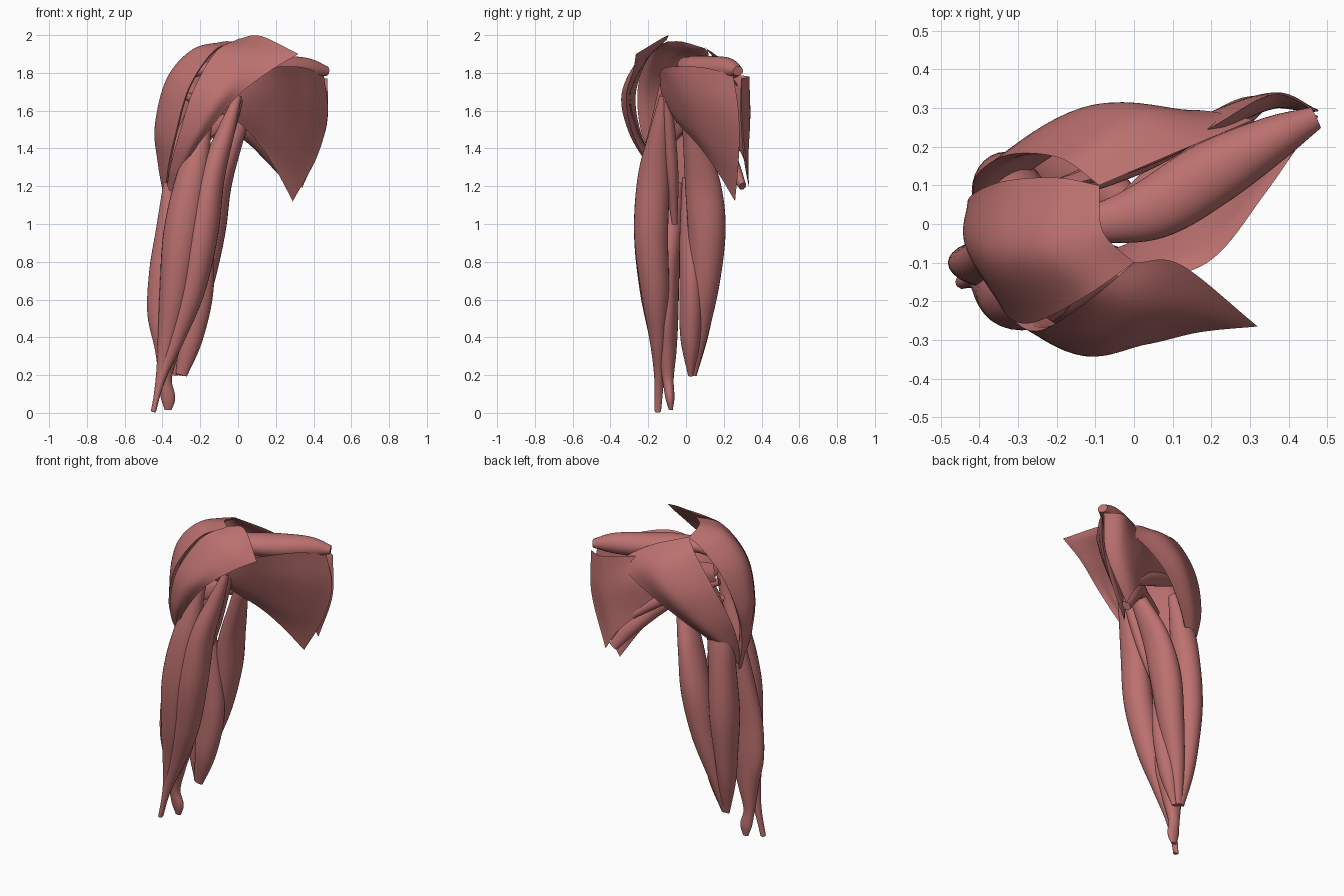
import bpy, bmesh, math
from mathutils import Vector

mat = bpy.data.materials.new("muscle_red")
mat.diffuse_color = (0.50, 0.165, 0.16, 1)


def spline(pts, n):
    """Resample control tuples with a Catmull-Rom spline."""
    pts = [Vector(p) for p in pts]
    ext = [2 * pts[0] - pts[1]] + pts + [2 * pts[-1] - pts[-2]]
    out = []
    for i in range(n + 1):
        s = i / n * (len(pts) - 1)
        k = min(int(s), len(pts) - 2)
        t = s - k
        a, b, c, d = ext[k:k + 4]
        out.append(0.5 * (2 * b + (c - a) * t + (2 * a - 5 * b + 4 * c - d) * t * t
                          + (3 * b - a - 3 * c + d) * t ** 3))
    return out


def finish(name, bm):
    bmesh.ops.remove_doubles(bm, verts=bm.verts, dist=1e-5)
    bmesh.ops.recalc_face_normals(bm, faces=bm.faces)
    me = bpy.data.meshes.new(name)
    bm.to_mesh(me)
    bm.free()
    me.materials.append(mat)
    ob = bpy.data.objects.new(name, me)
    bpy.context.collection.objects.link(ob)
    bpy.context.view_layer.objects.active = ob
    ob.select_set(True)
    bpy.ops.object.shade_smooth_by_angle(angle=math.radians(45))
    ob.select_set(False)


def belly(name, secs, ref=(0, 1, 0), n=48, sides=28):
    """Spindle muscle: sections are x, y, z, half width, half depth."""
    path = spline([s[:3] for s in secs], n)
    radii = spline([(s[3], s[4], 0) for s in secs], n)
    bm = bmesh.new()
    rings = []
    for i, p in enumerate(path):
        tan = (path[min(i + 1, n)] - path[max(i - 1, 0)]).normalized()
        side = tan.cross(Vector(ref)).normalized()
        up = side.cross(tan).normalized()
        ring = []
        for k in range(sides):
            a = 2 * math.pi * k / sides
            ring.append(bm.verts.new(p + side * math.cos(a) * max(radii[i].x, .006)
                                     + up * math.sin(a) * max(radii[i].y, .006)))
        rings.append(ring)
    for r0, r1 in zip(rings, rings[1:]):
        for k in range(sides):
            j = (k + 1) % sides
            bm.faces.new((r0[k], r0[j], r1[j], r1[k]))
    bm.faces.new(rings[0])
    bm.faces.new(rings[-1])
    finish(name, bm)


def sheet(name, fibres, thick, nu=40, nv=24):
    """Fan muscle: a surface through the fibres, thickened to one side, thin at its rim."""
    lines = [spline(f, nu) for f in fibres]
    cols = [spline([l[i] for l in lines], nv) for i in range(nu + 1)]
    bm = bmesh.new()
    outer, inner = [], []
    for i in range(nu + 1):
        ro, ri = [], []
        for j in range(nv + 1):
            du = cols[min(i + 1, nu)][j] - cols[max(i - 1, 0)][j]
            dv = cols[i][min(j + 1, nv)] - cols[i][max(j - 1, 0)]
            nrm = du.cross(dv).normalized()
            w = abs(math.sin(math.pi * i / nu) * math.sin(math.pi * j / nv)) ** 0.5
            if i in (0, nu) or j in (0, nv):
                w = 0
            ro.append(bm.verts.new(cols[i][j]))
            ri.append(bm.verts.new(cols[i][j] + nrm * thick * w))
        outer.append(ro)
        inner.append(ri)
    for g in (outer, inner):
        for i in range(nu):
            for j in range(nv):
                bm.faces.new((g[i][j], g[i + 1][j], g[i + 1][j + 1], g[i][j + 1]))
    finish(name, bm)


# Shoulder cap in three overlapping parts, fibres run from origin to insertion
sheet("front_deltoid", [
    [(.32, -.265, 1.90), (.17, -.28, 1.81), (0, -.315, 1.68), (-.15, -.29, 1.5), (-.28, -.2, 1.32), (-.35, -.1, 1.18)],
    [(.12, -.105, 1.995), (.02, -.24, 1.89), (-.1, -.34, 1.69), (-.22, -.3, 1.48), (-.31, -.19, 1.3), (-.37, -.08, 1.17)],
    [(0, -.1, 1.98), (-.12, -.2, 1.91), (-.24, -.275, 1.7), (-.31, -.25, 1.48), (-.36, -.16, 1.3), (-.38, -.05, 1.16)]], .05)
sheet("middle_deltoid", [
    [(0, -.1, 1.965), (-.13, -.19, 1.915), (-.26, -.255, 1.72), (-.33, -.235, 1.48), (-.37, -.14, 1.3), (-.385, -.03, 1.15)],
    [(-.08, -.02, 1.965), (-.24, -.06, 1.925), (-.375, -.08, 1.77), (-.435, -.06, 1.52), (-.42, -.02, 1.32), (-.39, 0, 1.13)],
    [(-.09, .1, 1.93), (-.2, .12, 1.89), (-.34, .11, 1.74), (-.425, .07, 1.5), (-.42, .03, 1.3), (-.39, .02, 1.13)]], .06)
sheet("rear_deltoid", [
    [(-.09, .1, 1.935), (-.19, .17, 1.87), (-.32, .18, 1.7), (-.405, .13, 1.5), (-.415, .06, 1.32), (-.39, 0, 1.15)],
    [(.12, .19, 1.86), (.02, .29, 1.78), (-.12, .305, 1.64), (-.26, .23, 1.47), (-.36, .12, 1.31), (-.39, .01, 1.15)],
    [(.31, .27, 1.74), (.16, .295, 1.66), (0, .28, 1.56), (-.15, .22, 1.44), (-.3, .12, 1.3), (-.385, .02, 1.16)]], .05)

# Shoulder blade muscles
sheet("subscapularis", [
    [(-.15, -.1, 1.76), (0, -.14, 1.79), (.19, -.1, 1.83), (.34, .08, 1.83), (.455, .25, 1.79)],
    [(-.17, -.1, 1.7), (0, -.13, 1.7), (.2, -.03, 1.66), (.36, .13, 1.62), (.475, .28, 1.58)],
    [(-.16, -.1, 1.65), (0, -.1, 1.62), (.17, .03, 1.5), (.3, .16, 1.4), (.42, .28, 1.36)],
    [(-.14, -.09, 1.61), (0, -.05, 1.54), (.12, .07, 1.41), (.21, .17, 1.27), (.29, .26, 1.12)]], .06)
sheet("infraspinatus", [
    [(-.25, .08, 1.8), (0, .15, 1.79), (.2, .25, 1.79), (.36, .335, 1.78), (.475, .29, 1.77)],
    [(-.27, .09, 1.74), (0, .19, 1.68), (.2, .29, 1.62), (.36, .34, 1.55), (.465, .3, 1.5)],
    [(-.27, .08, 1.68), (-.02, .17, 1.56), (.13, .25, 1.45), (.26, .32, 1.32), (.34, .335, 1.19)]], -.05)
belly("supraspinatus", [(.47, .275, 1.81, .03, .025), (.36, .22, 1.82, .06, .06), (.2, .13, 1.82, .085, .07),
                        (.05, .04, 1.83, .08, .06), (-.1, 0, 1.84, .05, .04), (-.26, -.02, 1.79, .03, .02)], (0, 0, 1))
belly("teres_major", [(.31, .3, 1.2, .03, .02), (.2, .22, 1.35, .05, .045), (.06, .1, 1.49, .055, .05),
                      (-.08, 0, 1.53, .05, .03), (-.22, -.06, 1.48, .05, .015)])
belly("teres_minor", [(.22, .28, 1.4, .02, .015), (.08, .2, 1.51, .04, .035), (-.08, .13, 1.6, .045, .035),
                      (-.28, .06, 1.68, .02, .02)])

# Front of the upper arm
belly("biceps_short_head", [(0, -.12, 1.68, .02, .02), (-.06, -.14, 1.5, .045, .05), (-.14, -.17, 1.25, .07, .085),
                            (-.19, -.185, .95, .085, .09), (-.25, -.165, .65, .075, .075), (-.33, -.15, .4, .05, .045),
                            (-.4, -.145, .2, .024, .024), (-.45, -.15, .005, .012, .015)])
belly("biceps_long_head", [(-.12, -.12, 1.76, .015, .015), (-.18, -.155, 1.5, .04, .04), (-.24, -.175, 1.25, .085, .08),
                           (-.295, -.185, .95, .1, .09), (-.335, -.17, .65, .08, .075), (-.375, -.15, .4, .05, .045),
                           (-.41, -.14, .2, .024, .025), (-.445, -.15, .01, .012, .018)])
belly("brachialis", [(-.37, -.05, 1.22, .025, .03), (-.36, -.08, .97, .075, .06), (-.36, -.1, .75, .11, .065),
                     (-.365, -.1, .52, .115, .06), (-.375, -.1, .33, .065, .05), (-.385, -.095, .18, .035, .03),
                     (-.37, -.085, .08, .038, .024), (-.37, -.08, .015, .018, .01)])
belly("coracobrachialis", [(.01, -.1, 1.67, .02, .02), (-.06, -.09, 1.48, .04, .035), (-.14, -.075, 1.25, .045, .035),
                           (-.22, -.06, 1.0, .015, .015)])

# Back of the upper arm
belly("triceps_long_head", [(.035, 0, 1.6, .04, .025), (-.035, .05, 1.4, .05, .065), (-.1, .09, 1.2, .065, .095),
                            (-.15, .11, .97, .085, .1), (-.2, .1, .7, .075, .08), (-.26, .07, .45, .05, .055),
                            (-.31, .045, .2, .022, .012)])
belly("triceps_lateral_head", [(-.25, .06, 1.58, .03, .03), (-.3, .08, 1.35, .075, .07), (-.325, .09, 1.1, .08, .09),
                               (-.335, .085, .85, .085, .1), (-.34, .075, .6, .065, .08), (-.335, .06, .4, .05, .055),
                               (-.32, .045, .2, .022, .012)])
belly("triceps_medial_head", [(-.21, .01, 1.25, .03, .03), (-.22, .025, .9, .085, .06), (-.22, .03, .65, .09, .065),
                              (-.25, .025, .4, .065, .055), (-.3, .025, .2, .03, .015)])
